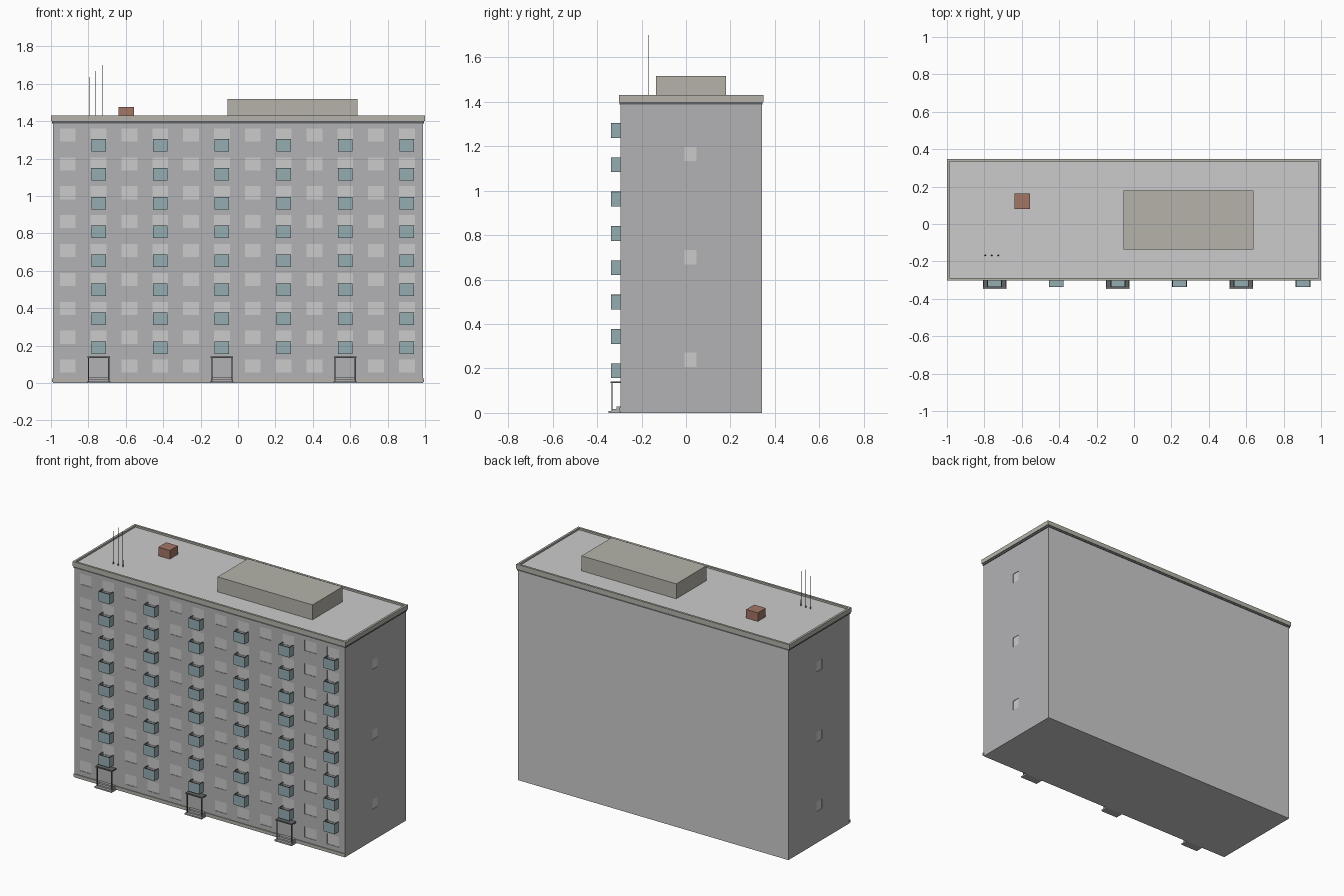
import bpy, bmesh
from mathutils import Vector, Matrix

if "Cube" in bpy.data.objects:
    bpy.data.objects.remove(bpy.data.objects["Cube"])


def material(name, rgb):
    m = bpy.data.materials.new(name)
    m.diffuse_color = (*rgb, 1)
    m.use_nodes = True
    m.node_tree.nodes["Principled BSDF"].inputs["Base Color"].default_value = m.diffuse_color
    return m


WALL = material("wall_grey", (0.45, 0.45, 0.46))
STONE = material("stone", (0.46, 0.45, 0.40))
DARK = material("dark_metal", (0.12, 0.13, 0.13))
TEAL = material("balcony_teal", (0.30, 0.42, 0.45))
BRICK = material("brick", (0.36, 0.18, 0.13))


def finish(name, bm, mat=None):
    me = bpy.data.meshes.new(name)
    bmesh.ops.recalc_face_normals(bm, faces=bm.faces)
    bm.to_mesh(me)
    bm.free()
    ob = bpy.data.objects.new(name, me)
    bpy.context.collection.objects.link(ob)
    if mat:
        me.materials.append(mat)
    return ob


def add_box(bm, x0, x1, y0, y1, z0, z1):
    mid = Vector((x0 + x1, y0 + y1, z0 + z1)) / 2
    size = (x1 - x0, y1 - y0, z1 - z0)
    bmesh.ops.create_cube(bm, size=1, matrix=Matrix.Translation(mid) @ Matrix.Diagonal((*size, 1)))


def boxes(name, dims, mat=None):
    bm = bmesh.new()
    for d in dims:
        add_box(bm, *d)
    return finish(name, bm, mat)


def facade(name, u_range, v_range, us, vs, w, h, depth, place, skip=()):
    """Thin wall skin with a grid of window openings; place(u, v, d) gives 3D points."""
    ue = [u_range[0]] + [u + s * w / 2 for u in us for s in (-1, 1)] + [u_range[1]]
    ve = [v_range[0]] + [v + s * h / 2 for v in vs for s in (-1, 1)] + [v_range[1]]
    bm = bmesh.new()
    verts = [[bm.verts.new(place(u, v, 0)) for v in ve] for u in ue]
    for i in range(len(ue) - 1):
        for j in range(len(ve) - 1):
            if i % 2 and j % 2 and (i // 2, j // 2) not in skip:
                continue
            bm.faces.new((verts[i][j], verts[i + 1][j], verts[i + 1][j + 1], verts[i][j + 1]))
    ext = bmesh.ops.extrude_face_region(bm, geom=bm.faces[:], use_keep_orig=True)
    moved = [e for e in ext["geom"] if isinstance(e, bmesh.types.BMVert)]
    bmesh.ops.translate(bm, verts=moved, vec=Vector(place(0, 0, depth)) - Vector(place(0, 0, 0)))
    return finish(name, bm, WALL)


TOP, FRONT, BACK = 1.395, -0.295, 0.342
cols = [-0.91 + 0.1648 * i for i in range(12)]
rows = [0.09 + 0.1545 * i for i in range(9)]
entries = [1, 5, 9]

# Main block, showing through the window openings as glazing
boxes("building_core", [(-0.987, 0.987, FRONT + 0.003, BACK, 0, TOP)])
facade("front_wall", (-0.99, 0.99), (0, TOP), cols, rows, 0.085, 0.07, 0.003,
       lambda u, v, d: (u, FRONT + d, v), {(c, 0) for c in entries})
for name, s in (("left_wall", -1), ("right_wall", 1)):
    facade(name, (FRONT + 0.003, BACK), (0, TOP), [0.02], [0.24, 0.70, 1.165], 0.055, 0.065, 0.003,
           lambda u, v, d: (s * (0.99 - d), u, v))
boxes("front_plinth", [(-0.994, 0.994, -0.300, -0.290, 0.006, 0.025)], STONE)

# Roof with dark shadow band and raised parapet
boxes("roof_band", [(-0.995, 0.995, -0.299, 0.345, 1.388, 1.402)], DARK)
boxes("roof_deck", [(-0.99, 0.99, -0.295, 0.34, 1.40, 1.418)])
X0, X1, Y0, Y1, T = -1, 1, -0.302, 0.348, 0.014
boxes("roof_parapet", [
    (X0, X1, Y0, Y0 + T, 1.40, 1.43), (X0, X1, Y1 - T, Y1, 1.40, 1.43),
    (X0, X0 + T, Y0 + T, Y1 - T, 1.40, 1.43), (X1 - T, X1, Y0 + T, Y1 - T, 1.40, 1.43)], STONE)
boxes("roof_machine_house", [(-0.055, 0.64, -0.135, 0.18, 1.41, 1.517)], STONE)
boxes("chimney", [(-0.64, -0.555, 0.08, 0.163, 1.41, 1.475)], BRICK)

# Antennas with small conical feet
for i in range(3):
    bm = bmesh.new()
    x, top = -0.795 + 0.035 * i, 1.635 + 0.033 * i
    for r1, r2, z0, z1 in ((0.0018, 0.0012, 1.415, top), (0.005, 0.002, 1.415, 1.43)):
        bmesh.ops.create_cone(bm, cap_ends=True, segments=6, radius1=r1, radius2=r2, depth=z1 - z0,
                              matrix=Matrix.Translation((x, -0.168, (z0 + z1) / 2)))
    finish(f"antenna_{i + 1}", bm, DARK)

# Balconies: open-topped boxes in every second column
for c in range(1, 12, 2):
    panels, rims = [], []
    for r in range(8):
        z, x, t, w = 0.156 + 0.1545 * r, cols[c], 0.003, 0.039
        y0, h = -0.337, 0.064
        panels += [(x - w, x + w, y0, y0 + t, z, z + h),
                   (x - w, x - w + t, y0 + t, FRONT, z, z + h),
                   (x + w - t, x + w, y0 + t, FRONT, z, z + h),
                   (x - w + t, x + w - t, y0 + t, FRONT, z, z + 0.006)]
        a, b = z + h, z + h + 0.003
        rims += [(x - w - 0.001, x + w + 0.001, y0 - 0.001, y0 + 0.004, a, b),
                 (x - w - 0.001, x - w + 0.004, y0 + 0.004, FRONT, a, b),
                 (x + w - 0.004, x + w + 0.001, y0 + 0.004, FRONT, a, b)]
    boxes(f"balconies_column_{c // 2 + 1}", panels, TEAL)
    boxes(f"balcony_rails_column_{c // 2 + 1}", rims, DARK)

# Entrances: steps, posts and canopy
for n, c in enumerate(entries, 1):
    x = cols[c]
    boxes(f"entrance_steps_{n}", [(x - 0.063, x + 0.063, -0.348, FRONT, 0, 0.009),
                                  (x - 0.058, x + 0.058, -0.330, FRONT, 0.009, 0.018),
                                  (x - 0.053, x + 0.053, -0.313, FRONT, 0.018, 0.028)], WALL)
    boxes(f"entrance_posts_{n}", [(x + s * 0.054 - 0.003, x + s * 0.054 + 0.003, -0.336, -0.330, 0.009, 0.134)
                                  for s in (-1, 1)], DARK)
    boxes(f"entrance_canopy_{n}", [(x - 0.06, x + 0.06, -0.340, FRONT, 0.134, 0.142)], DARK)
